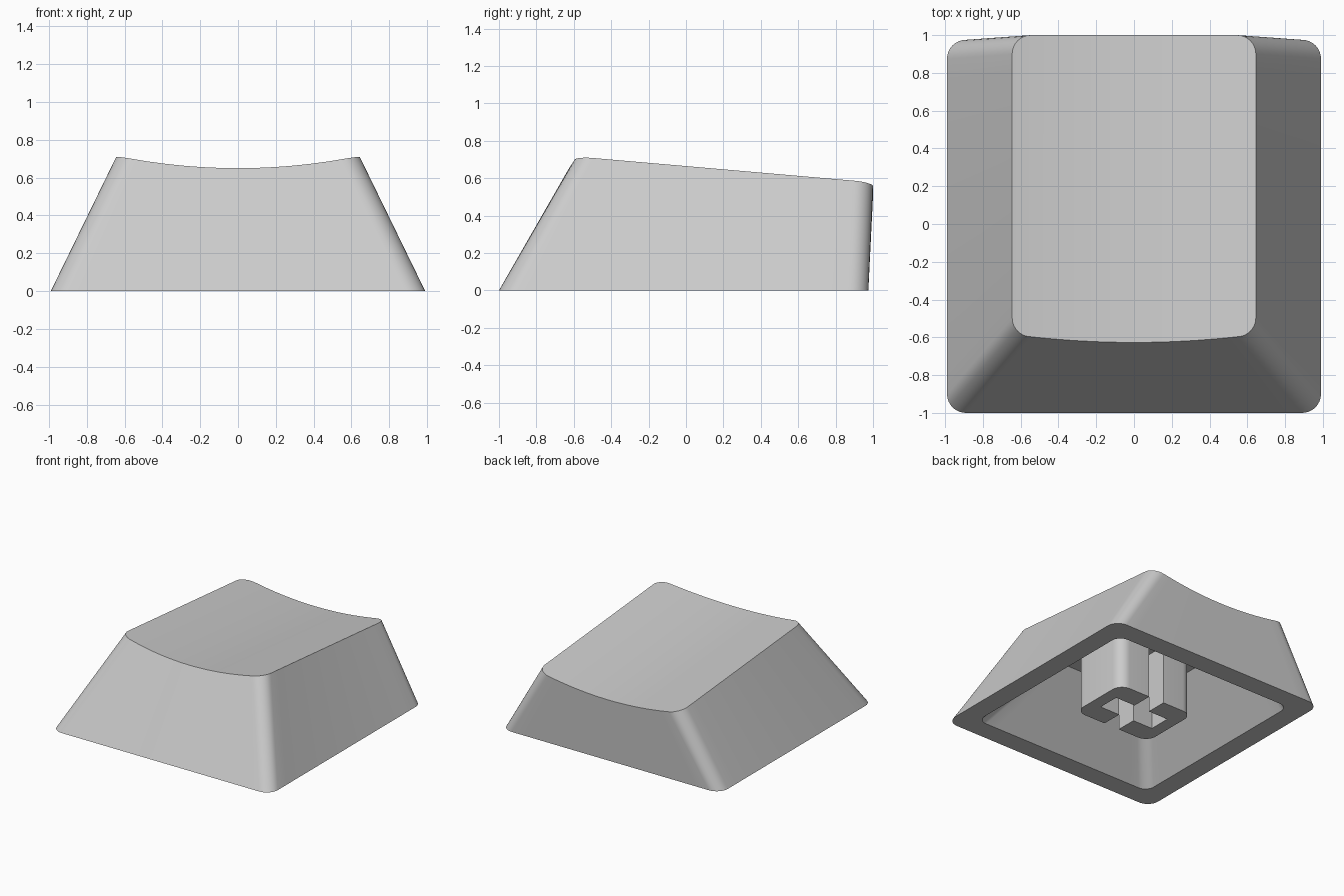
import bpy
import bmesh
import math

if "Cube" in bpy.data.objects:
    bpy.data.objects.remove(bpy.data.objects["Cube"], do_unlink=True)

ARC = 8     # segments per rounded corner
EDGE = 16   # segments per straight side

grey = bpy.data.materials.new("matte_grey")
grey.use_nodes = True
grey.diffuse_color = (0.6, 0.6, 0.6, 1)
grey.node_tree.nodes["Principled BSDF"].inputs["Base Color"].default_value = (0.6, 0.6, 0.6, 1)


def arc(cx, cy, r, start):
    angles = [math.radians(start + 90 * i / ARC) for i in range(ARC + 1)]
    return [(cx + r * math.cos(a), cy + r * math.sin(a)) for a in angles]


def rounded_rect(half_x, front, back, r):
    """Counter-clockwise outline starting at the front end of the -x side."""
    x, f, b = half_x - r, front + r, back - r
    corners = [arc(-x, f, r, 180), arc(x, f, r, 270), arc(x, b, r, 0), arc(-x, b, r, 90)]
    points = []
    for i, corner in enumerate(corners):
        points += corner
        p, q = corner[-1], corners[(i + 1) % 4][0]
        for k in range(1, EDGE):
            t = k / EDGE
            points.append((p[0] + (q[0] - p[0]) * t, p[1] + (q[1] - p[1]) * t))
    return points


def dish(x, y):
    """Height of the tilted, cylindrically scooped top."""
    return 0.65 - 0.087 * (y + 0.625) + 0.069 * (x / 0.645) ** 2


def finish(bm, name):
    bmesh.ops.recalc_face_normals(bm, faces=bm.faces)
    mesh = bpy.data.meshes.new(name)
    bm.to_mesh(mesh)
    bm.free()
    obj = bpy.data.objects.new(name, mesh)
    bpy.context.collection.objects.link(obj)
    mesh.materials.append(grey)
    bpy.ops.object.select_all(action='DESELECT')
    obj.select_set(True)
    bpy.context.view_layer.objects.active = obj
    bpy.ops.object.shade_smooth_by_angle(angle=math.radians(30))


# Hollow shell: top outline, base outline, inner rim and cavity ceiling
bm = bmesh.new()
top = []
for x, y in rounded_rect(0.645, -0.597, 1.0, 0.1):
    if y < -0.59 and abs(x) < 0.545:
        y -= 0.03 * (1 - (x / 0.545) ** 2)   # front edge bows along the sloped wall
    top.append((x, y, dish(x, y)))
base = [(x, y, 0) for x, y in rounded_rect(0.99, -1.0, 0.975, 0.1)]
rim = [(x, y, 0) for x, y in rounded_rect(0.825, -0.835, 0.81, 0.08)]
ceiling = [(x, y, 0.49) for x, y in rounded_rect(0.46, -0.43, 0.8, 0.08)]
rings = [[bm.verts.new(p) for p in ring] for ring in (top, base, rim, ceiling)]
count = len(top)
for upper, lower in zip(rings, rings[1:]):
    for i in range(count):
        j = (i + 1) % count
        bm.faces.new((upper[i], upper[j], lower[j], lower[i]))
bm.faces.new(rings[3])

# Scooped top, filled with strips running front to back
ring = rings[0]
span = 2 * (ARC + 1) + EDGE - 1
front = ring[:span]
right_side = ring[span:span + EDGE - 1]
back = ring[span + EDGE - 1:2 * span + EDGE - 1][::-1]
left_side = ring[2 * span + EDGE - 1:]
for i in range(span - 1):
    face = [front[i], front[i + 1]]
    if i == span - 2:
        face += right_side
    face += [back[i + 1], back[i]]
    if i == 0:
        face += left_side
    bm.faces.new(face)
finish(bm, "cap_shell")

# Stem: two mirrored halves that leave a cross-shaped socket open front and back
W, D, R = 0.35, 0.26, 0.09        # half width, half depth, corner radius
SLOT, NOTCH, REACH = 0.07, 0.09, 0.25
profile = [(SLOT, -D)] + arc(W - R, R - D, R, 270) + arc(W - R, D - R, R, 0)
profile += [(SLOT, D), (SLOT, NOTCH), (REACH, NOTCH), (REACH, -NOTCH), (SLOT, -NOTCH)]
for side, name in ((1, "stem_left_half"), (-1, "stem_right_half")):
    bm = bmesh.new()
    face = bm.faces.new([bm.verts.new((side * x, y, 0)) for x, y in profile])
    extruded = bmesh.ops.extrude_face_region(bm, geom=[face], use_keep_orig=True)
    moved = [g for g in extruded["geom"] if isinstance(g, bmesh.types.BMVert)]
    bmesh.ops.translate(bm, verts=moved, vec=(0, 0, 0.5))
    finish(bm, name)
